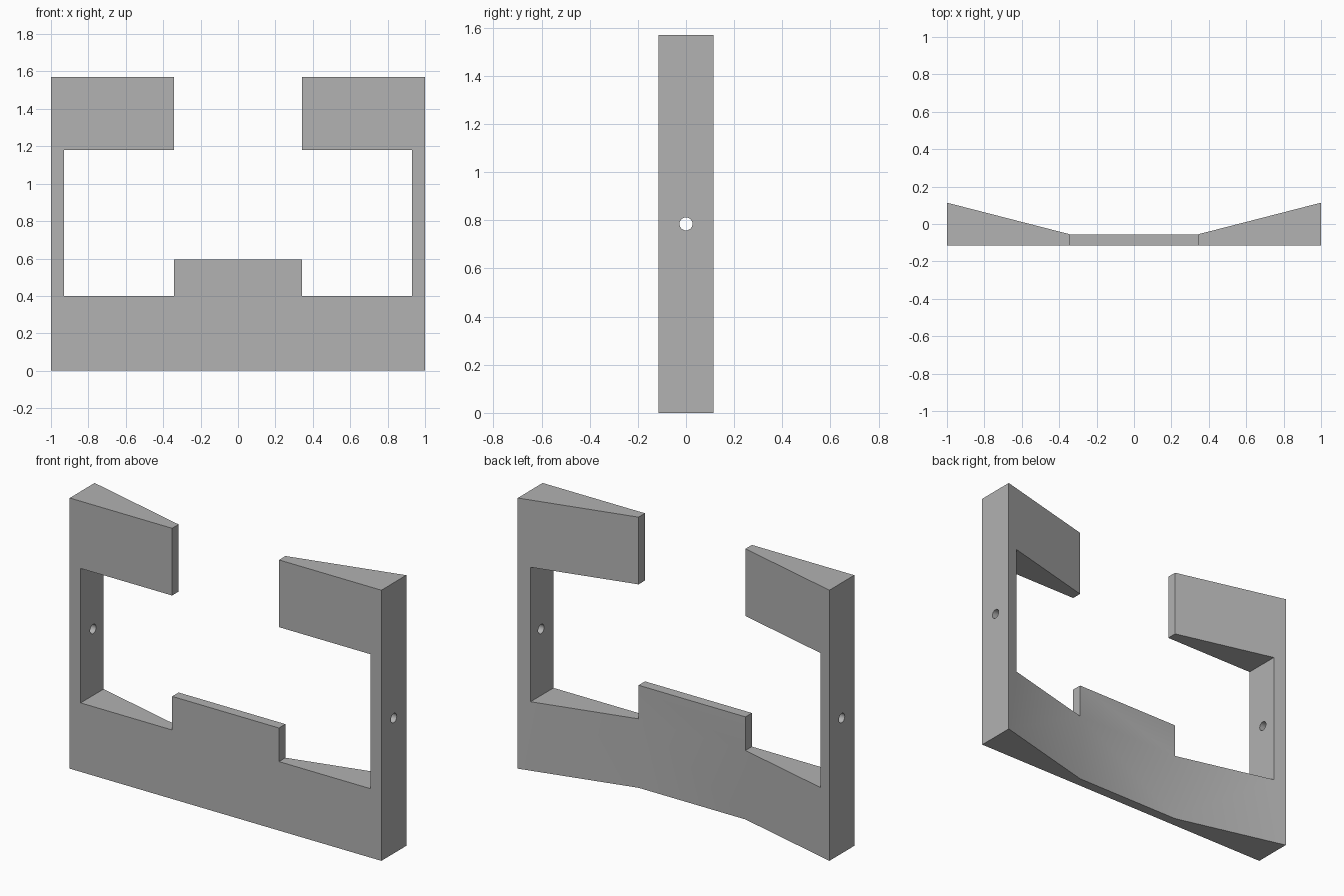
import bpy, bmesh, math
from mathutils import Matrix, Vector

cube = bpy.data.objects.get("Cube")
if cube:
    bpy.data.objects.remove(cube, do_unlink=True)

HEIGHT, FRONT, BACK = 1.57, -0.114, 0.114
STEP = 0.343        # half width of the thin middle
THIN_BACK = -0.055  # back of the thin middle

grey = bpy.data.materials.new("plain grey")
grey.use_nodes = True
grey.diffuse_color = (0.445, 0.445, 0.445, 1)
grey.node_tree.nodes["Principled BSDF"].inputs["Base Color"].default_value = grey.diffuse_color


def finish(name, bm):
    bmesh.ops.recalc_face_normals(bm, faces=bm.faces)
    mesh = bpy.data.meshes.new(name)
    bm.to_mesh(mesh)
    bm.free()
    mesh.materials.append(grey)
    obj = bpy.data.objects.new(name, mesh)
    bpy.context.collection.objects.link(obj)
    return obj


def prism(name, points, direction):
    bm = bmesh.new()
    face = bm.faces.new([bm.verts.new(p) for p in points])
    moved = bmesh.ops.extrude_face_region(bm, geom=[face], use_keep_orig=True)["geom"]
    bmesh.ops.translate(bm, vec=Vector(direction),
                        verts=[v for v in moved if isinstance(v, bmesh.types.BMVert)])
    return finish(name, bm)


def mirrored(half):
    return half + [(-x, v) for x, v in reversed(half)]


# Frame body: flat front, back thinning toward the middle
plan = mirrored([(STEP, THIN_BACK), (1, BACK), (1, FRONT)])
frame = prism("frame", [(x, y, 0) for x, y in plan], (0, 0, HEIGHT))

# Opening with a raised middle tab and an open top
opening = mirrored([(STEP, 0.595), (STEP, 0.4), (0.93, 0.4),
                    (0.93, 1.18), (STEP, 1.18), (STEP, 1.8)])
window_cutter = prism("window_cutter", [(x, -0.4, z) for x, z in opening], (0, 0.8, 0))

# Round hole across both side posts
bm = bmesh.new()
bmesh.ops.create_cone(bm, cap_ends=True, segments=32, radius1=0.027, radius2=0.027, depth=2.4,
                      matrix=Matrix.Translation((0, 0, HEIGHT / 2))
                      @ Matrix.Rotation(math.pi / 2, 4, "Y"))
hole_cutter = finish("hole_cutter", bm)

bpy.ops.object.select_all(action="DESELECT")
bpy.context.view_layer.objects.active = frame
frame.select_set(True)
for cutter in (window_cutter, hole_cutter):
    cutter.hide_render = True
    cut = frame.modifiers.new(cutter.name, "BOOLEAN")
    cut.operation, cut.solver, cut.object = "DIFFERENCE", "EXACT", cutter
    bpy.ops.object.modifier_apply(modifier=cut.name)
    bpy.data.objects.remove(cutter, do_unlink=True)

# Soft bends on the back, crisp corners elsewhere
bpy.ops.object.shade_smooth_by_angle(angle=math.radians(30))
